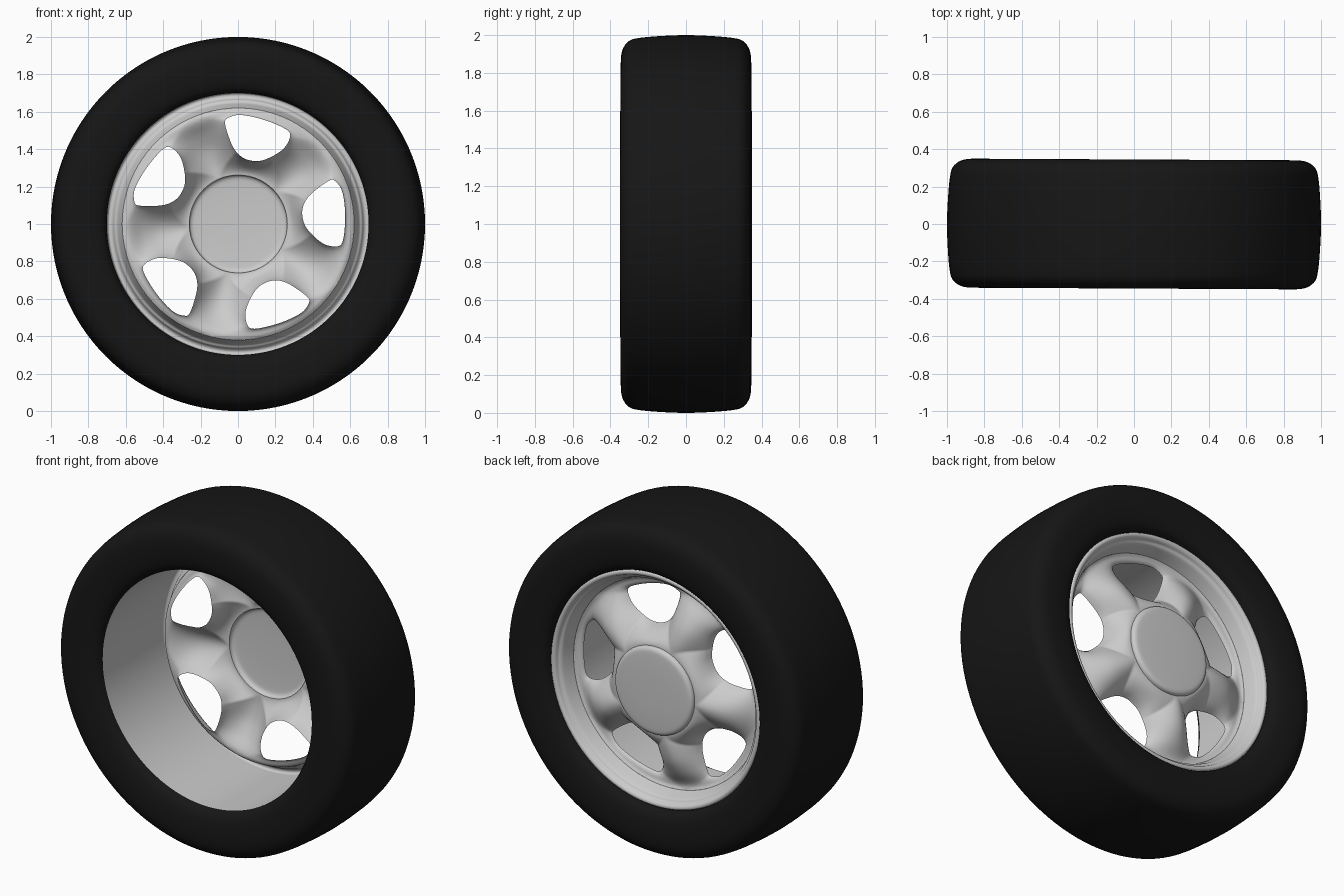
import bpy
import bmesh
from math import atan2, cos, hypot, pi, radians, sin, sqrt, tau

cube = bpy.data.objects.get("Cube")
if cube:
    bpy.data.objects.remove(cube)

SPOKES = 5
SEGMENTS = 120
AXLE_HEIGHT = 1.0
TILT = -0.005
HOLE_ANGLE = radians(77)
HOLE_DEPTH = 0.155
INNER, OUTER = 0.262, 0.62


def catmull(a, b, c, d, t):
    return b + 0.5 * t * (c - a + t * (2*a - 5*b + 4*c - d + t * (3*(b - c) + d - a)))


def smooth_path(points, steps, cyclic=False):
    """Sample a smooth curve through 2D points."""
    count = len(points)
    result = []
    for i in range(count if cyclic else count - 1):
        if cyclic:
            quad = [points[(i + k) % count] for k in (-1, 0, 1, 2)]
        else:
            quad = [points[min(max(i + k, 0), count - 1)] for k in (-1, 0, 1, 2)]
        for s in range(steps):
            result.append(tuple(catmull(*axis, s / steps) for axis in zip(*quad)))
    if not cyclic:
        result.append(points[-1])
    return result


def interpolate(table, x):
    """Look up y for x in a sorted list of (x, y) pairs."""
    for (xa, ya), (xb, yb) in zip(table, table[1:]):
        if x <= xb:
            return ya + (yb - ya) * max(0, x - xa) / (xb - xa)
    return table[-1][1]


def finish(name, bm, material=None):
    bmesh.ops.remove_doubles(bm, verts=bm.verts, dist=0.0002)
    bmesh.ops.recalc_face_normals(bm, faces=bm.faces)
    mesh = bpy.data.meshes.new(name)
    bm.to_mesh(mesh)
    bm.free()
    obj = bpy.data.objects.new(name, mesh)
    bpy.context.collection.objects.link(obj)
    obj.location.z = AXLE_HEIGHT
    obj.rotation_euler.z = TILT
    if material:
        mesh.materials.append(material)
    bpy.ops.object.select_all(action='DESELECT')
    obj.select_set(True)
    bpy.context.view_layer.objects.active = obj
    bpy.ops.object.shade_smooth_by_angle(angle=radians(50))
    return obj


def lathe(name, profile, material=None):
    """Turn a profile of (radius, y) points around the axle."""
    bm = bmesh.new()
    rings = []
    for i in range(SEGMENTS):
        a = tau * i / SEGMENTS
        rings.append([bm.verts.new((r * cos(a), y, r * sin(a))) for r, y in profile])
    for i, ring in enumerate(rings):
        following = rings[(i + 1) % SEGMENTS]
        for k in range(len(profile) - 1):
            bm.faces.new((ring[k], ring[k + 1], following[k + 1], following[k]))
    return finish(name, bm, material)


rubber = bpy.data.materials.new("black_rubber")
rubber.use_nodes = True
black = (0.008, 0.008, 0.008, 1)
rubber.diffuse_color = black
shader = next(n for n in rubber.node_tree.nodes if n.type == 'BSDF_PRINCIPLED')
shader.inputs["Base Color"].default_value = black

# Tyre: half of the section, mirrored across its middle
half = [(0.70, -0.285), (0.72, -0.318), (0.77, -0.338), (0.86, -0.345), (0.925, -0.335),
        (0.97, -0.30), (0.986, -0.24), (0.996, -0.12), (1, 0)]
section = half + [(r, -y) for r, y in reversed(half[:-1])]
lathe("tyre", smooth_path(section, 4), rubber)

# Barrel open at the front, with a rolled lip at the back
lathe("rim_barrel", [(0.70, -0.288), (0.70, 0), (0.70, 0.28)])
lip = [(0.70, 0.28), (0.695, 0.291), (0.682, 0.293), (0.67, 0.284), (0.662, 0.268),
       (0.648, 0.258), (0.636, 0.23), (OUTER, 0.185)]
lathe("rim_lip", smooth_path(lip, 3))

# Hub cap
cap = [(INNER, 0.288), (0.258, 0.302), (0.246, 0.311), (0.22, 0.315), (0.12, 0.319), (0, 0.32)]
lathe("hub_cap", smooth_path(cap, 3))

# Spoke face: height along a spoke, and outline of one opening in (x, z)
ridge = smooth_path([(INNER, 0.288), (0.34, 0.285), (0.43, 0.267), (0.51, 0.23),
                     (0.57, 0.19), (0.60, 0.178), (OUTER, 0.185)], 8)
opening = smooth_path([(-0.07, 0.535), (-0.053, 0.567), (0.01, 0.583), (0.128, 0.56),
                       (0.25, 0.51), (0.278, 0.47), (0.24, 0.40), (0.15, 0.347),
                       (0.085, 0.337), (0.02, 0.358), (-0.03, 0.417)], 8, True)

# Opening in sector space, where one spoke sector spans a unit square
MIDDLE, REACH = (INNER + OUTER) / 2, (OUTER - INNER) / 2
SWEEP = pi / SPOKES
outline = []
for x, z in opening:
    u = (atan2(z, x) - HOLE_ANGLE) / SWEEP
    v = (hypot(x, z) - MIDDLE) / REACH
    v -= 0.15
    outline.append((atan2(v, u), hypot(u, v)))
outline.sort()
outline = ([(a - tau, d) for a, d in outline] + outline
           + [(a + tau, d) for a, d in outline])

# Border of the sector, walked once around
PER_SIDE, RINGS = 20, 12
corners = [(-1, -1), (1, -1), (1, 1), (-1, 1)]
border = []
for (ua, va), (ub, vb) in zip(corners, corners[1:] + corners[:1]):
    for s in range(PER_SIDE):
        f = s / PER_SIDE
        border.append((ua + (ub - ua) * f, va + (vb - va) * f))

bm = bmesh.new()
for spoke in range(SPOKES):
    centre = HOLE_ANGLE + spoke * tau / SPOKES
    loops = []
    for step in range(RINGS + 1):
        t = step / RINGS
        rise = sqrt(1 - (1 - t) ** 2) * 0.4 + (1 - (1 - t) ** 2) * 0.6
        loop = []
        for ub, vb in border:
            a = atan2(vb - 0.15, ub)
            d = interpolate(outline, a)
            u = d * cos(a) * (1 - t) + ub * t
            v = (d * sin(a) + 0.15) * (1 - t) + vb * t
            r = MIDDLE + v * REACH
            y = HOLE_DEPTH + (interpolate(ridge, r) - HOLE_DEPTH) * rise
            angle = centre + u * SWEEP
            loop.append(bm.verts.new((r * cos(angle), y, r * sin(angle))))
        loops.append(loop)
    for near, far in zip(loops, loops[1:]):
        for i in range(len(border)):
            j = (i + 1) % len(border)
            bm.faces.new((near[i], near[j], far[j], far[i]))
finish("spoke_face", bm)
